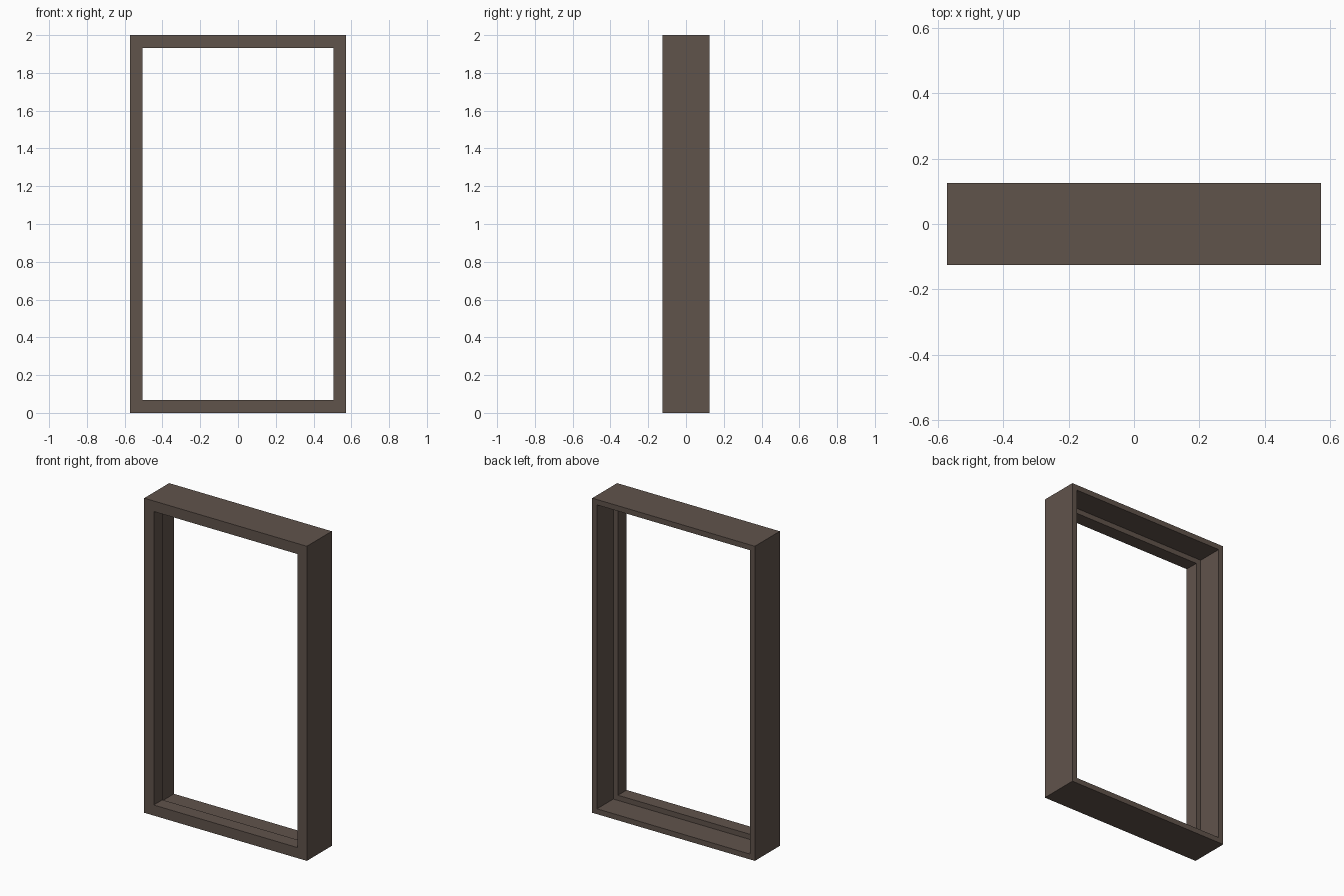
import bpy
import bmesh

cube = bpy.data.objects.get("Cube")
if cube:
    bpy.data.objects.remove(cube, do_unlink=True)

# Overall size of the frame
HALF_W, HEIGHT, HALF_D = 0.572, 2.0, 0.125
LIP, RIM, LIP_BACK = 0.067, 0.034, -0.038

# Dark brown wood
wood = bpy.data.materials.new("dark_brown_wood")
colour = (0.118, 0.087, 0.071, 1)
wood.use_nodes = True
wood.diffuse_color = colour
bsdf = next(n for n in wood.node_tree.nodes if n.type == "BSDF_PRINCIPLED")
bsdf.inputs["Base Color"].default_value = colour
bsdf.inputs["Roughness"].default_value = 0.8


def rectangular_ring(name, profile, material):
    """Carry a closed (inset, depth) profile around an upright rectangle."""
    bm = bmesh.new()
    loops = []
    for inset, y in profile:
        x, low, high = HALF_W - inset, inset, HEIGHT - inset
        corners = ((-x, low), (x, low), (x, high), (-x, high))
        loops.append([bm.verts.new((cx, y, cz)) for cx, cz in corners])
    for i, a in enumerate(loops):
        b = loops[(i + 1) % len(loops)]
        for k in range(4):
            n = (k + 1) % 4
            bm.faces.new((a[k], a[n], b[n], b[k]))
    bmesh.ops.recalc_face_normals(bm, faces=bm.faces)
    mesh = bpy.data.meshes.new(name)
    bm.to_mesh(mesh)
    bm.free()
    mesh.materials.append(material)
    obj = bpy.data.objects.new(name, mesh)
    bpy.context.collection.objects.link(obj)
    return obj


# Frame with a wide front lip and a deep recess at the back
profile = [
    (0, -HALF_D), (LIP, -HALF_D), (LIP, LIP_BACK),
    (RIM, LIP_BACK), (RIM, HALF_D), (0, HALF_D),
]
rectangular_ring("window_frame", profile, wood)
